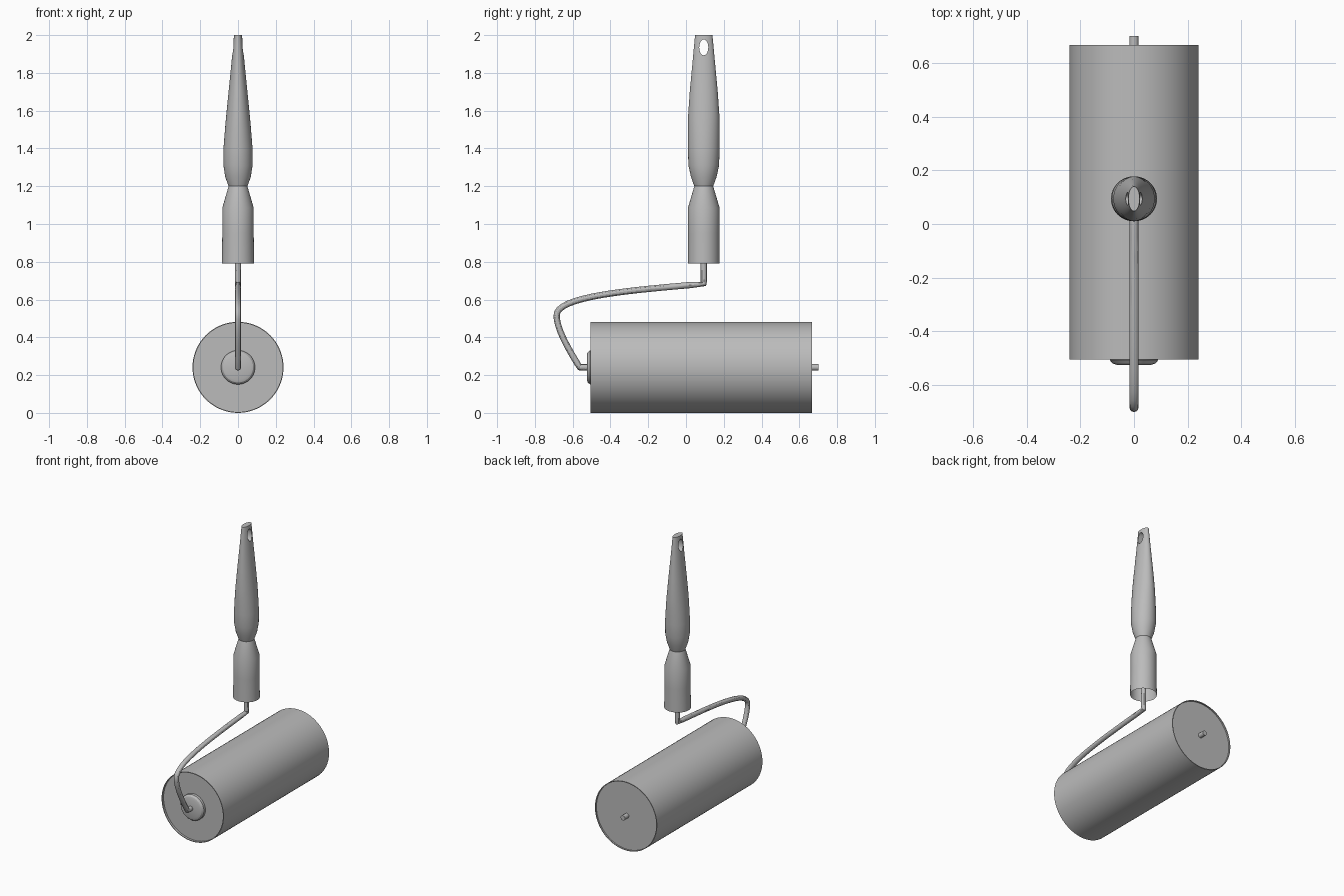
import bpy, bmesh, math
from mathutils import Vector

cube = bpy.data.objects.get("Cube")
if cube:
    bpy.data.objects.remove(cube, do_unlink=True)

grey = bpy.data.materials.new("plain_grey")
grey.use_nodes = True
colour = (0.5, 0.5, 0.5, 1)
grey.diffuse_color = colour
grey.node_tree.nodes["Principled BSDF"].inputs["Base Color"].default_value = colour

AXLE_Z = 0.241
HANDLE_Y = 0.094


def finish(obj, angle=30):
    bpy.ops.object.select_all(action='DESELECT')
    obj.select_set(True)
    bpy.context.view_layer.objects.active = obj
    bpy.ops.object.shade_smooth_by_angle(angle=math.radians(angle))


def loft(name, sections, place, sides=48):
    """Skin elliptical rings (distance, radius a, radius b), capped at both ends."""
    bm = bmesh.new()
    rings = []
    for d, a, b in sections:
        angles = [2 * math.pi * i / sides for i in range(sides)]
        rings.append([bm.verts.new(place(a * math.cos(t), b * math.sin(t), d)) for t in angles])
    for lo, hi in zip(rings, rings[1:]):
        for i in range(sides):
            j = (i + 1) % sides
            bm.faces.new((lo[i], lo[j], hi[j], hi[i]))
    bm.faces.new(rings[0])
    bm.faces.new(rings[-1])
    bmesh.ops.recalc_face_normals(bm, faces=bm.faces)
    mesh = bpy.data.meshes.new(name)
    bm.to_mesh(mesh)
    bm.free()
    mesh.materials.append(grey)
    obj = bpy.data.objects.new(name, mesh)
    bpy.context.collection.objects.link(obj)
    return obj


def along_y(u, v, d):
    return (u, d, AXLE_Z + v)


def upright(u, v, d):
    return (u, HANDLE_Y + v, d)


def lathe_y(name, profile, sides=48):
    obj = loft(name, [(d, r, r) for d, r in profile], along_y, sides)
    finish(obj)
    return obj


# Roller sleeve with slightly recessed ends, hub and axle
lathe_y("roller_sleeve", [(-0.49, 0.236), (-0.505, 0.236), (-0.505, 0.241),
                          (0.668, 0.241), (0.668, 0.236), (0.658, 0.236)], 72)
lathe_y("hub", [(-0.485, 0.09), (-0.508, 0.09), (-0.52, 0.08), (-0.525, 0.066)])
lathe_y("axle_end", [(0.64, 0.017), (0.702, 0.017)], 20)

# Handle: round grip flattening to an oval tip
handle = loft("handle", [
    (0.79, 0.086, 0.084), (0.95, 0.083, 0.084), (1.085, 0.083, 0.084),
    (1.2, 0.05, 0.05), (1.25, 0.068, 0.068), (1.31, 0.077, 0.081),
    (1.4, 0.077, 0.084), (1.5, 0.069, 0.084), (1.57, 0.063, 0.083),
    (1.7, 0.05, 0.074), (1.85, 0.035, 0.06), (2.0, 0.021, 0.046)], upright)

# Oval hanging hole through the tip
cutter = loft("hole_cutter", [(-0.2, 0.024, 0.042), (0.2, 0.024, 0.042)],
              lambda u, v, d: (d, HANDLE_Y + u, 1.935 + v), 32)
bpy.context.view_layer.objects.active = handle
cut = handle.modifiers.new("hanging_hole", 'BOOLEAN')
cut.operation = 'DIFFERENCE'
cut.solver = 'EXACT'
cut.object = cutter
bpy.ops.object.modifier_apply(modifier=cut.name)
bpy.data.objects.remove(cutter, do_unlink=True)

# Open the hollow bottom of the handle
bm = bmesh.new()
bm.from_mesh(handle.data)
bottom = [f for f in bm.faces if f.calc_center_median().z < 0.8 and abs(f.normal.z) > 0.9]
bmesh.ops.delete(bm, geom=bottom, context='FACES_ONLY')
bm.to_mesh(handle.data)
bm.free()
finish(handle, 20)

# Bent wire frame: each point is (left handle, point, right handle) as y, z
bends = [
    ((HANDLE_Y, 1.0), (HANDLE_Y, 0.95), (HANDLE_Y, 0.9)),
    ((HANDLE_Y, 0.73), (HANDLE_Y, 0.683), (-0.28, 0.65)),
    ((-0.70, 0.62), (-0.685, 0.51), (-0.68, 0.44)),
    ((-0.63, 0.35), (-0.563, AXLE_Z), (-0.55, AXLE_Z)),
    ((-0.53, AXLE_Z), (-0.51, AXLE_Z), (-0.5, AXLE_Z)),
]
curve = bpy.data.curves.new("wire_frame", 'CURVE')
curve.dimensions = '3D'
curve.bevel_depth = 0.0165
curve.bevel_resolution = 4
curve.resolution_u = 16
curve.use_fill_caps = True
spline = curve.splines.new('BEZIER')
spline.bezier_points.add(len(bends) - 1)
for p, (left, mid, right) in zip(spline.bezier_points, bends):
    p.handle_left_type = p.handle_right_type = 'FREE'
    p.handle_left = Vector((0, *left))
    p.co = Vector((0, *mid))
    p.handle_right = Vector((0, *right))
curve.materials.append(grey)
wire = bpy.data.objects.new("wire_frame", curve)
bpy.context.collection.objects.link(wire)
bpy.ops.object.select_all(action='DESELECT')
wire.select_set(True)
bpy.context.view_layer.objects.active = wire
bpy.ops.object.convert(target='MESH')
finish(bpy.context.view_layer.objects.active)
